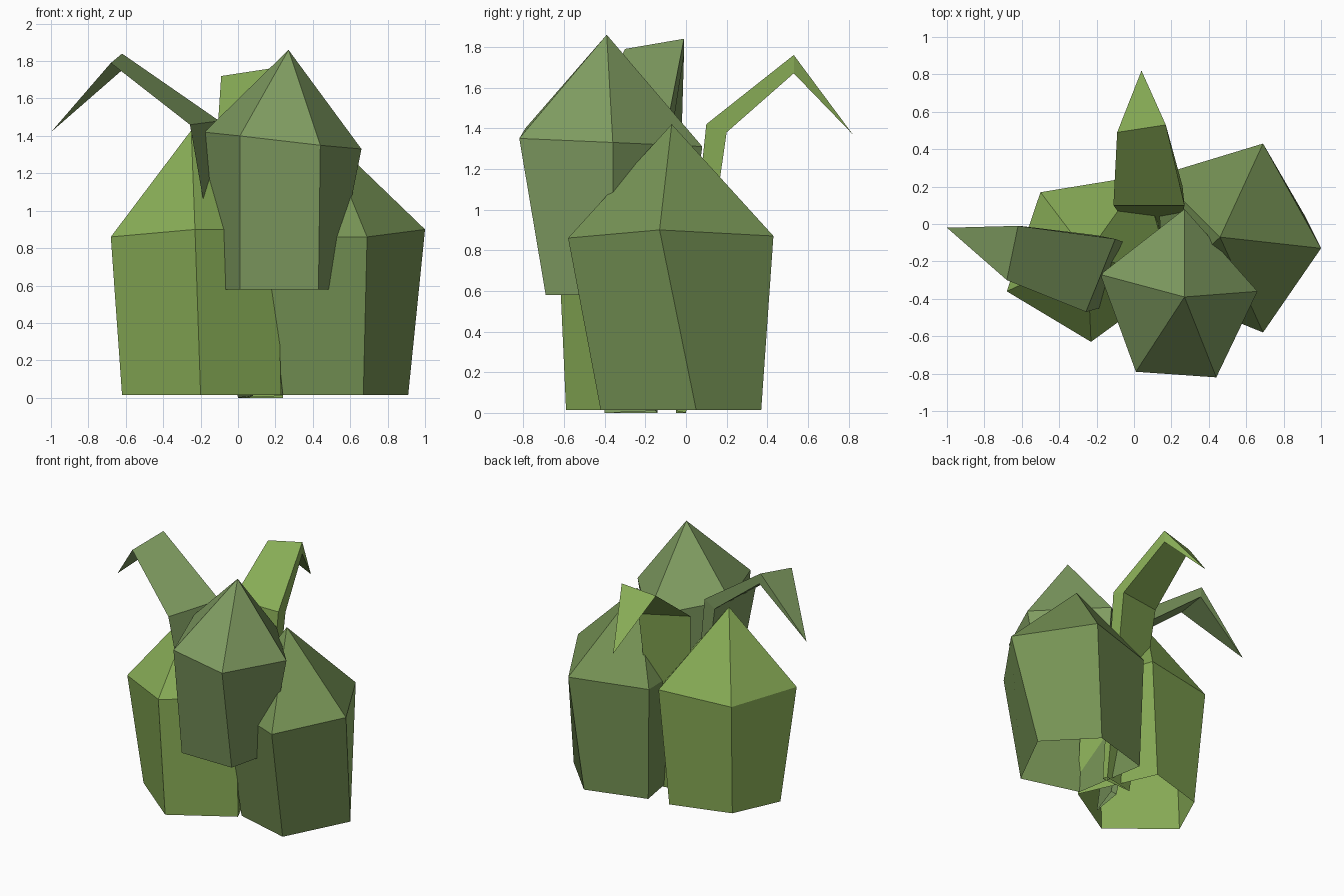
import bpy, bmesh


def material(name, rgb):
    m = bpy.data.materials.new(name)
    m.diffuse_color = (*rgb, 1)
    return m


LIGHT = material("light_green", (0.25, 0.42, 0.095))
MID = material("grey_green", (0.215, 0.335, 0.12))
DARK = material("deep_green", (0.18, 0.29, 0.09))


def loft(name, rings, tip, mat):
    """Join matching rings and close the last to a tip; the underside stays open."""
    bm = bmesh.new()
    loops = [[bm.verts.new(p) for p in ring] for ring in rings]
    n = len(loops[0])
    end = bm.verts.new(tip)
    for i in range(n):
        j = (i + 1) % n
        for a, b in zip(loops, loops[1:]):
            bm.faces.new((a[i], a[j], b[j], b[i]))
        bm.faces.new((loops[-1][i], loops[-1][j], end))
    me = bpy.data.meshes.new(name)
    bm.to_mesh(me)
    bm.free()
    me.materials.append(mat)
    ob = bpy.data.objects.new(name, me)
    bpy.context.collection.objects.link(ob)
    return ob


def bulb(name, base_z, base, shoulder, tip, mat):
    """Five-sided bulb: open base, wider shoulder, pointed top."""
    return loft(name, [[(x, y, base_z) for x, y in base], shoulder], tip, mat)


# Left bulb
bulb("left_bulb", 0.015,
     [(-0.62, -0.25), (-0.20, -0.59), (0.23, -0.33), (-0.02, 0.23), (-0.46, 0.10)],
     [(-0.68, -0.36, 0.86), (-0.23, -0.63, 0.90), (0.21, -0.31, 0.90),
      (0.05, 0.26, 0.88), (-0.50, 0.17, 0.86)],
     (-0.25, -0.16, 1.43), LIGHT)

# Right bulb
bulb("right_bulb", 0.015,
     [(0.67, -0.42), (0.91, 0.05), (0.60, 0.37), (0.15, 0.24), (0.24, -0.30)],
     [(0.69, -0.58, 0.86), (1.0, -0.13, 0.90), (0.69, 0.43, 0.87),
      (0.13, 0.26, 0.86), (0.15, -0.36, 0.86)],
     (0.46, -0.07, 1.42), DARK)

# Raised front bulb
bulb("front_bulb", 0.58,
     [(0.01, -0.69), (0.43, -0.69), (0.51, -0.36), (0.25, -0.02), (-0.14, -0.32)],
     [(0.01, -0.79, 1.40), (0.44, -0.82, 1.35), (0.66, -0.36, 1.33),
      (0.27, 0.08, 1.31), (-0.18, -0.27, 1.42)],
     (0.27, -0.39, 1.86), MID)

# Bent three-sided leaves: root, lower bend, upper bend, tip
loft("left_leaf", [
    [(0.0, -0.40, 0.0), (0.08, -0.15, 0.01), (0.04, -0.14, 0.0)],
    [(-0.257, -0.47, 1.46), (-0.10, -0.08, 1.48), (-0.20, -0.06, 1.44)],
    [(-0.68, -0.30, 1.79), (-0.62, -0.01, 1.84), (-0.61, -0.01, 1.76)],
], (-1.0, -0.02, 1.42), MID)

loft("back_leaf", [
    [(0.0, -0.05, 0.0), (0.24, -0.05, 0.01), (0.24, 0.0, 0.0)],
    [(-0.11, 0.10, 1.42), (0.27, 0.10, 1.42), (0.26, 0.20, 1.38)],
    [(-0.09, 0.49, 1.72), (0.17, 0.53, 1.76), (0.17, 0.53, 1.67)],
], (0.04, 0.82, 1.37), LIGHT)

# Face every surface outward
for ob in bpy.context.collection.objects:
    bm = bmesh.new()
    bm.from_mesh(ob.data)
    bmesh.ops.recalc_face_normals(bm, faces=bm.faces)
    bm.to_mesh(ob.data)
    bm.free()
